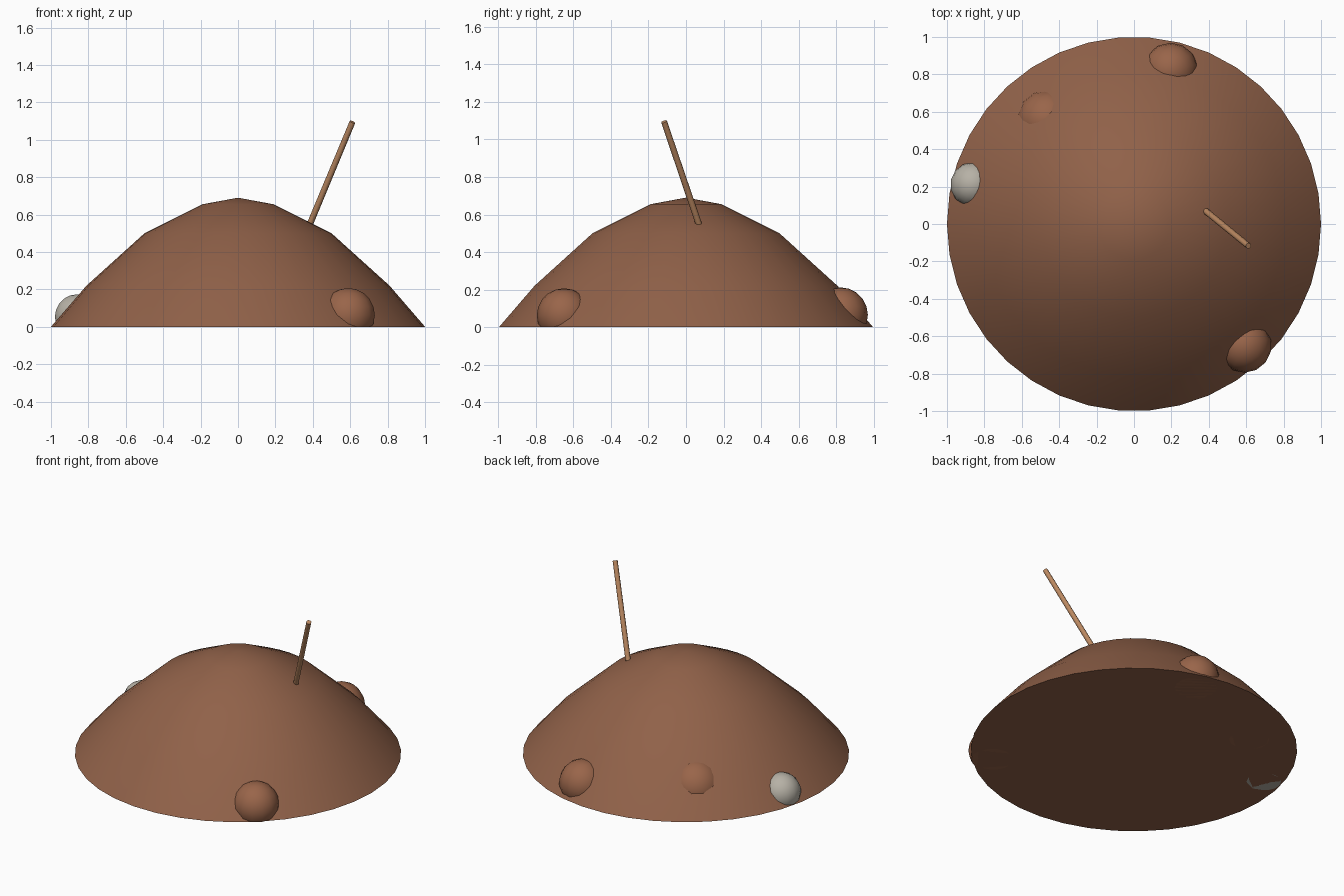
import bpy, bmesh, math
from mathutils import Vector

if "Cube" in bpy.data.objects:
    bpy.data.objects.remove(bpy.data.objects["Cube"])


def material(name, rgb):
    m = bpy.data.materials.new(name)
    m.diffuse_color = (*rgb, 1)
    m.use_nodes = True
    m.node_tree.nodes["Principled BSDF"].inputs["Base Color"].default_value = m.diffuse_color
    return m


soil = material("soil brown", (0.28, 0.12, 0.066))
clod_brown = material("clod brown", (0.32, 0.13, 0.068))
wood = material("twig tan", (0.5, 0.25, 0.12))
grey = material("pale grey stone", (0.47, 0.44, 0.38))


def finish(bm, name, mat):
    bmesh.ops.recalc_face_normals(bm, faces=bm.faces[:])
    for f in bm.faces:
        f.smooth = len(f.verts) <= 4
    me = bpy.data.meshes.new(name)
    bm.to_mesh(me)
    bm.free()
    me.materials.append(mat)
    ob = bpy.data.objects.new(name, me)
    bpy.context.collection.objects.link(ob)
    return ob


# Mound: stacked rings with a flat base and a single top point
SIDES = 38
bm = bmesh.new()
rings = []
for r, z in [(1, 0), (0.81, 0.22), (0.5, 0.5), (0.19, 0.655)]:
    rings.append([bm.verts.new((r * math.cos(i * math.tau / SIDES),
                                r * math.sin(i * math.tau / SIDES), z))
                  for i in range(SIDES)])
top = bm.verts.new((0, 0, 0.69))
for i in range(SIDES):
    j = (i + 1) % SIDES
    for a, b in zip(rings, rings[1:]):
        bm.faces.new((a[i], a[j], b[j], b[i]))
    bm.faces.new((rings[-1][i], rings[-1][j], top))
bm.faces.new(rings[0][::-1])
finish(bm, "mound", soil)


# Clods and stone: balls half buried in the slope, cut flat at the ground
def ball(name, centre, radius, mat):
    bm = bmesh.new()
    bmesh.ops.create_uvsphere(bm, u_segments=14, v_segments=10, radius=radius)
    bmesh.ops.translate(bm, verts=bm.verts[:], vec=centre)
    bmesh.ops.bisect_plane(bm, geom=bm.verts[:] + bm.edges[:] + bm.faces[:],
                           plane_co=(0, 0, 0), plane_no=(0, 0, -1),
                           clear_outer=True)
    bmesh.ops.holes_fill(bm, edges=[e for e in bm.edges if e.is_boundary])
    finish(bm, name, mat)


ball("clod_front", (0.59, -0.65, 0.062), 0.145, clod_brown)
ball("clod_back", (0.196, 0.822, 0.065), 0.147, clod_brown)
ball("clod_back_left", (-0.46, 0.55, 0.115), 0.17, clod_brown)
ball("pale_stone", (-0.862, 0.21, 0.053), 0.12, grey)

# Twig: thin leaning rod stuck in the slope
start, end = Vector((0.385, 0.068, 0.55)), Vector((0.612, -0.117, 1.095))
axis = end - start
bm = bmesh.new()
bmesh.ops.create_cone(bm, cap_ends=True, segments=8, radius1=0.017,
                      radius2=0.016, depth=axis.length)
twig = finish(bm, "twig", wood)
twig.location = (start + end) / 2
twig.rotation_euler = axis.to_track_quat('Z', 'Y').to_euler()
